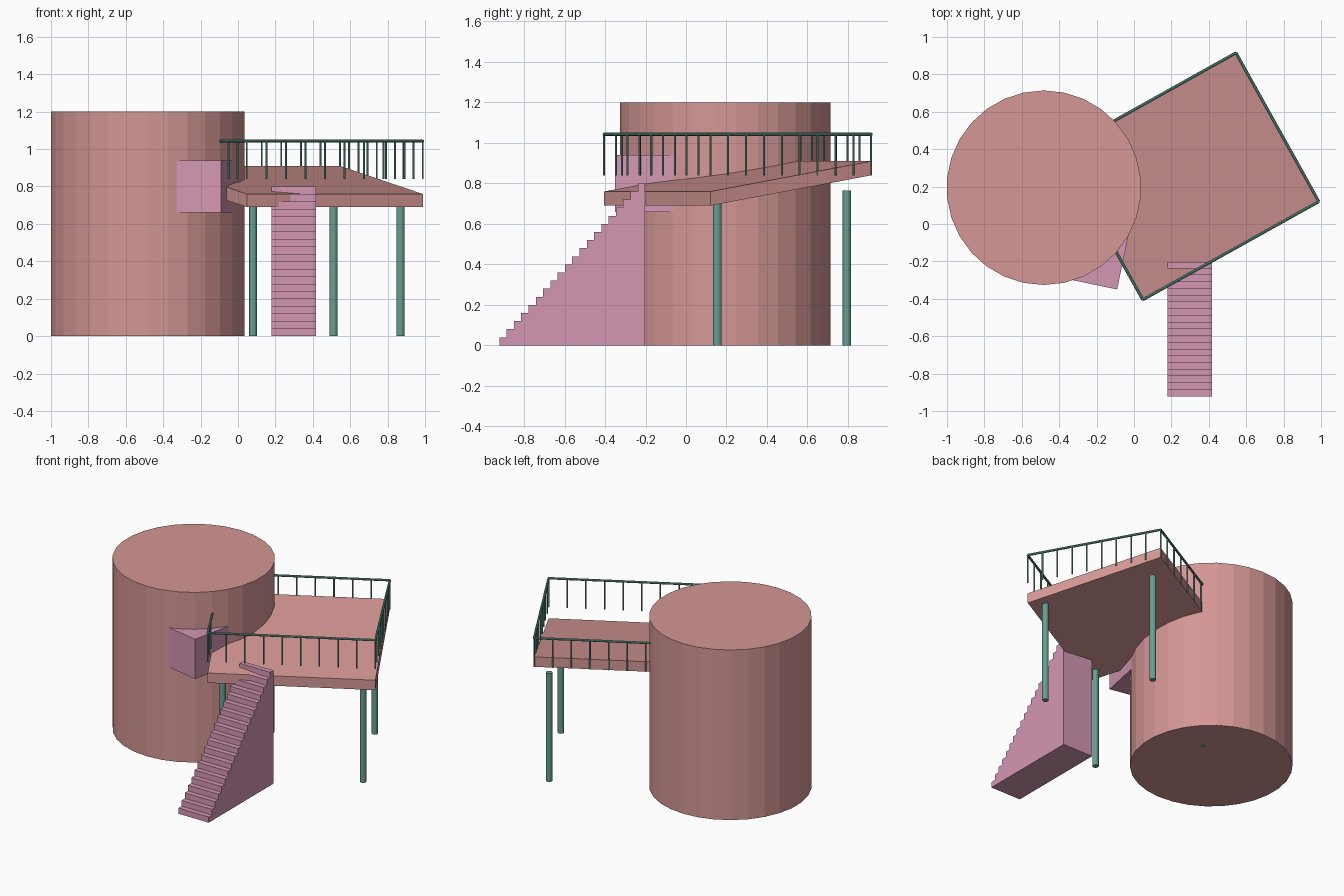
import bpy, bmesh, math
from mathutils import Vector

if "Cube" in bpy.data.objects:
    bpy.data.objects.remove(bpy.data.objects["Cube"], do_unlink=True)


def material(name, rgb):
    m = bpy.data.materials.new(name)
    m.use_nodes = True
    m.diffuse_color = (*rgb, 1)
    m.node_tree.nodes["Principled BSDF"].inputs["Base Color"].default_value = (*rgb, 1)
    return m


SALMON = material("salmon", (0.66, 0.31, 0.30))
MAUVE = material("mauve pink", (0.66, 0.31, 0.45))
TEAL = material("teal green", (0.14, 0.35, 0.29))


def rod(name, start, end, radius, sides, mat):
    """Closed flat-sided cylinder between two points."""
    start, end = Vector(start), Vector(end)
    axis = end - start
    bpy.ops.mesh.primitive_cylinder_add(vertices=sides, radius=radius, depth=axis.length,
                                        location=(start + end) / 2)
    ob = bpy.context.object
    ob.name = name
    ob.rotation_euler = axis.to_track_quat("Z", "Y").to_euler() if abs(axis.z) < 0.001 else (0, 0, 0)
    ob.data.materials.append(mat)
    return ob


def prism(name, outline, offset, mat):
    """Extrude an outline of 3D points along an offset."""
    bm = bmesh.new()
    face = bm.faces.new([bm.verts.new(p) for p in outline])
    out = bmesh.ops.extrude_face_region(bm, geom=[face])
    bmesh.ops.translate(bm, vec=offset,
                        verts=[g for g in out["geom"] if isinstance(g, bmesh.types.BMVert)])
    bmesh.ops.recalc_face_normals(bm, faces=bm.faces)
    mesh = bpy.data.meshes.new(name)
    bm.to_mesh(mesh)
    bm.free()
    mesh.materials.append(mat)
    ob = bpy.data.objects.new(name, mesh)
    bpy.context.collection.objects.link(ob)
    return ob


# Main round tower
rod("tower", (-0.482, 0.194, 0), (-0.482, 0.194, 1.2), 0.52, 30, SALMON)

# Sloping deck, low at the front edge and high at the back edge
a, b, c = Vector((0.047, -0.405)), Vector((0.988, 0.12)), Vector((0.545, 0.915))
corners = [a, b, c, a + c - b]
heights = [0.69, 0.69, 0.84, 0.84]
prism("deck", [(*p, z) for p, z in zip(corners, heights)], (0, 0, 0.07), SALMON)

# Support posts, inset from the deck corners
along, across = (b - a).normalized(), (c - b).normalized()
inset = 0.088
for i, p in enumerate(corners):
    q = p + along * (inset if i in (0, 3) else -inset) + across * (inset if i < 2 else -inset)
    rod("support_post", (*q, 0), (*q, 0.765), 0.021, 12, TEAL)

# Level railing with evenly spaced balusters on every side
spans = 9
for i, p in enumerate(corners):
    q = corners[(i + 1) % len(corners)]
    rod("handrail", (*p, 1.043), (*q, 1.043), 0.008, 8, TEAL)
    for k in range(spans):
        s = p.lerp(q, k / spans)
        rod("baluster", (*s, 0.84), (*s, 1.043), 0.005, 8, TEAL)

# Solid staircase
steps, rise, tread, y0 = 20, 0.04, 0.036, -0.922
profile = [(0.18, y0, 0)]
for k in range(steps):
    profile += [(0.18, y0 + k * tread, (k + 1) * rise),
                (0.18, y0 + (k + 1) * tread, (k + 1) * rise)]
profile.append((0.18, y0 + steps * tread, 0))
prism("staircase", profile, (0.237, 0, 0), MAUVE)

# Projecting bay box on the tower
corner = Vector((-0.09, -0.35))
turn = math.radians(-11.8)
u = Vector((-math.cos(turn), -math.sin(turn))) * 0.4
v = Vector((-math.sin(turn), math.cos(turn))) * 0.4
prism("bay_box", [(*p, 0.66) for p in (corner, corner + u, corner + u + v, corner + v)],
      (0, 0, 0.28), MAUVE)
